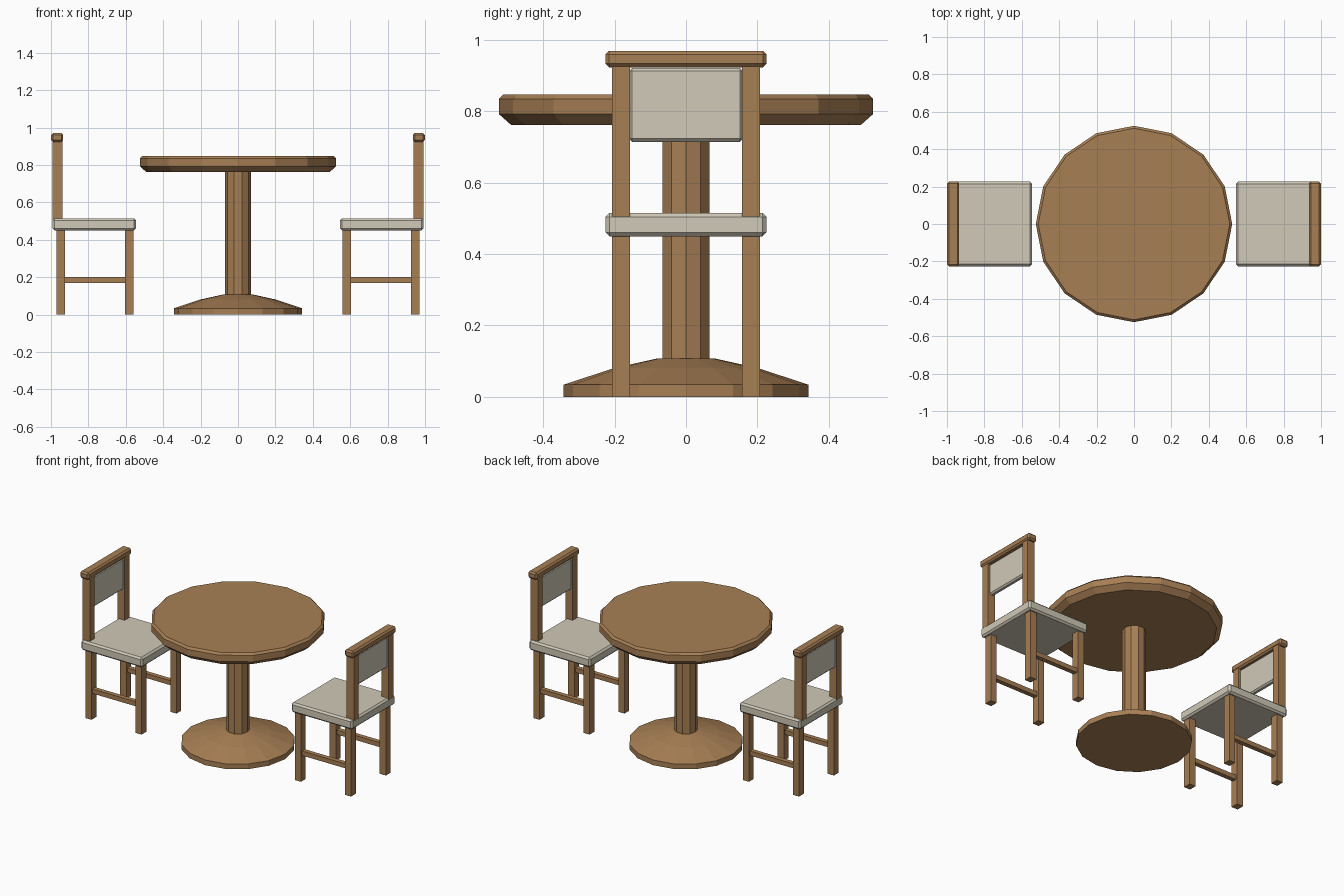
import bpy, bmesh, math

if "Cube" in bpy.data.objects:
    bpy.data.objects.remove(bpy.data.objects["Cube"])


def material(name, rgb):
    m = bpy.data.materials.new(name)
    m.diffuse_color = (*rgb, 1)
    m.use_nodes = True
    m.node_tree.nodes["Principled BSDF"].inputs["Base Color"].default_value = m.diffuse_color
    return m


WOOD = material("warm wood", (0.39, 0.212, 0.09))
CREAM = material("cream fabric", (0.63, 0.585, 0.475))


def finish(name, bm, mat):
    bmesh.ops.recalc_face_normals(bm, faces=bm.faces)
    me = bpy.data.meshes.new(name)
    bm.to_mesh(me)
    bm.free()
    me.materials.append(mat)
    ob = bpy.data.objects.new(name, me)
    bpy.context.collection.objects.link(ob)
    return ob


def lathe(name, profile, sides, mat):
    """Flat-sided turned solid from (radius, height) pairs, capped at both ends."""
    bm = bmesh.new()
    rings = []
    for r, z in profile:
        angles = [2 * math.pi * i / sides for i in range(sides)]
        rings.append([bm.verts.new((r * math.cos(a), r * math.sin(a), z)) for a in angles])
    for a, b in zip(rings, rings[1:]):
        for i in range(sides):
            j = (i + 1) % sides
            bm.faces.new((a[i], a[j], b[j], b[i]))
    bm.faces.new(rings[0])
    bm.faces.new(rings[-1])
    return finish(name, bm, mat)


def box(name, x, y, z, mat, bevel=0.0):
    """Box from (min, max) ranges with an optional chamfer."""
    bm = bmesh.new()
    bmesh.ops.create_cube(bm, size=1)
    for v in bm.verts:
        v.co = [(lo + hi) / 2 + c * abs(hi - lo) for c, (lo, hi) in zip(v.co, (x, y, z))]
    if bevel:
        bmesh.ops.bevel(bm, geom=bm.edges[:], offset=bevel, segments=1,
                        profile=0.5, affect='EDGES')
    return finish(name, bm, mat)


# Table
lathe("table_top", [(0.49, 0.762), (0.525, 0.793), (0.525, 0.835), (0.512, 0.848)], 16, WOOD)
lathe("table_column", [(0.07, 0.09), (0.07, 0.77)], 10, WOOD)
lathe("table_base", [(0.343, 0), (0.343, 0.034), (0.2, 0.081), (0.083, 0.107)], 16, WOOD)

# Chairs, mirrored to either side of the table
for s, side in ((-1, "left"), (1, "right")):
    def span(a, b):
        return (s * a, s * b)

    box(f"{side}_seat", span(0.545, 0.992), (-0.226, 0.226), (0.45, 0.515), CREAM, 0.011)
    box(f"{side}_top_rail", span(0.935, 1.0), (-0.226, 0.226), (0.924, 0.97), WOOD, 0.01)
    box(f"{side}_back_panel", span(0.948, 0.982), (-0.16, 0.16), (0.715, 0.922), CREAM, 0.009)
    for t, end in ((-1, "front"), (1, "back")):
        y = (t * 0.157, t * 0.207)
        box(f"{side}_{end}_inner_leg", span(0.56, 0.605), y, (0, 0.46), WOOD)
        box(f"{side}_{end}_outer_leg", span(0.926, 0.971), y, (0, 0.46), WOOD)
        box(f"{side}_{end}_post", span(0.938, 0.992), y, (0.505, 0.935), WOOD)
        box(f"{side}_{end}_stretcher", span(0.6, 0.93), (t * 0.167, t * 0.197),
            (0.17, 0.2), WOOD)
